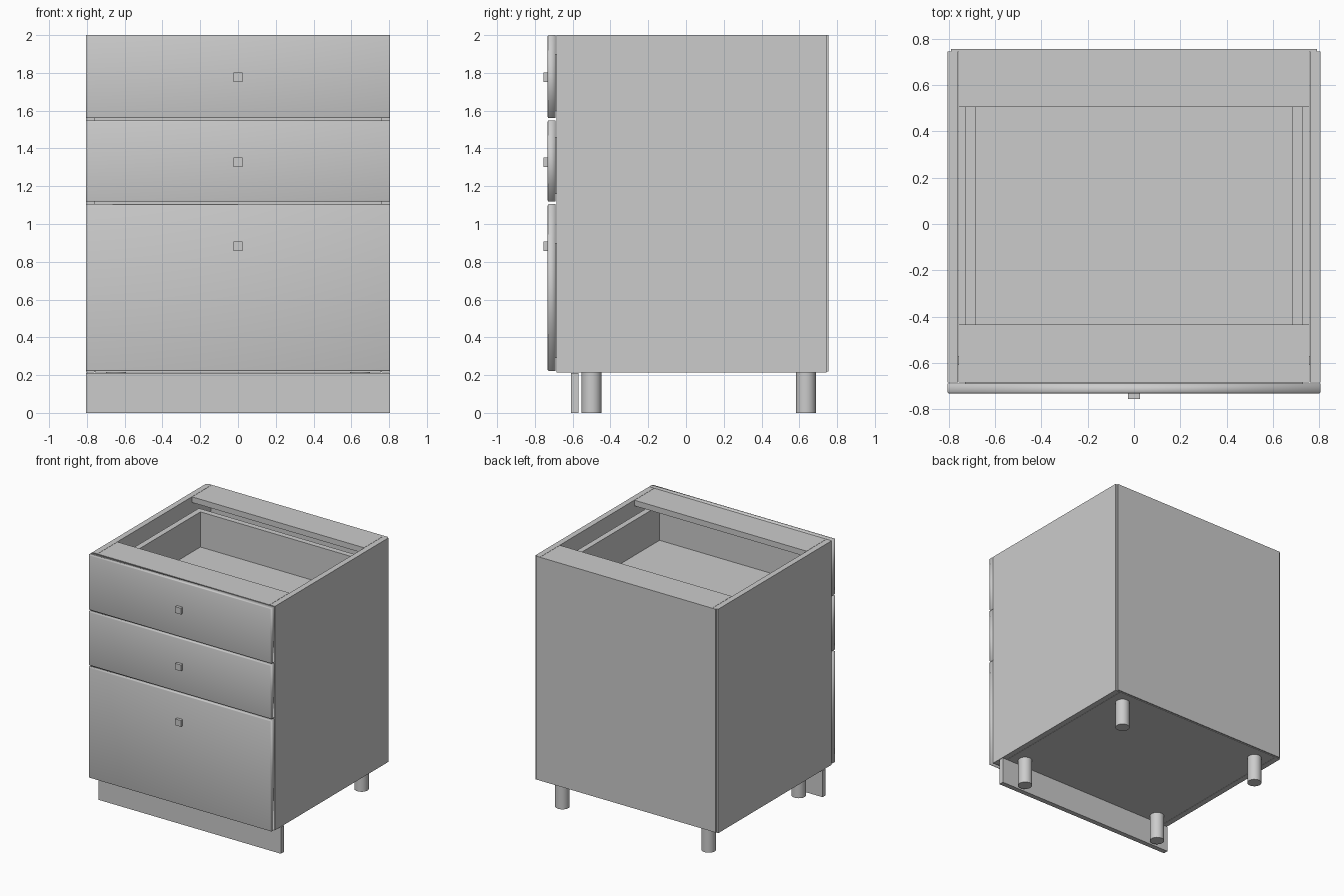
import bpy
import bmesh
from mathutils import Vector

cube = bpy.data.objects.get("Cube")
if cube:
    bpy.data.objects.remove(cube, do_unlink=True)

grey = bpy.data.materials.new("light grey")
grey.use_nodes = True
colour = (0.6, 0.6, 0.6, 1)
grey.diffuse_color = colour
for node in grey.node_tree.nodes:
    if node.type == 'BSDF_PRINCIPLED':
        node.inputs["Base Color"].default_value = colour


def finish(name, bm):
    mesh = bpy.data.meshes.new(name)
    bm.to_mesh(mesh)
    bm.free()
    mesh.materials.append(grey)
    obj = bpy.data.objects.new(name, mesh)
    bpy.context.collection.objects.link(obj)
    return obj


def box(name, x, y, z):
    """Box between the (low, high) limits on each axis."""
    bm = bmesh.new()
    bmesh.ops.create_cube(bm, size=1)
    low, high = Vector((x[0], y[0], z[0])), Vector((x[1], y[1], z[1]))
    for v in bm.verts:
        v.co = (low + high) / 2 + v.co * (high - low)
    return finish(name, bm)


W, T = 0.805, 0.045          # half width, board thickness
IN = W - T                   # inner half width
FRONT, BACK = -0.685, 0.745  # carcass depth
BASE, TOP = 0.215, 2.0

# Carcass
for side, s in (("left", 1), ("right", -1)):
    box(side + "_side_panel", sorted((s * IN, s * W)), (FRONT, BACK), (BASE, TOP))
inner = (-IN + 0.002, IN - 0.002)
box("bottom_panel", inner, (FRONT, BACK), (BASE, BASE + T))
box("front_top_rail", inner, (FRONT, -0.435), (TOP - T, TOP))
box("back_top_rail", inner, (0.505, BACK), (TOP - T, TOP))
box("back_panel", (-0.79, 0.79), (BACK, 0.755), (BASE + 0.005, TOP))


def drawer(name, front_z, box_z):
    # Drawer front with softened edges and smooth shading
    front = box(name + "_front", (-W, W), (-0.732, -0.69), front_z)
    bm = bmesh.new()
    bm.from_mesh(front.data)
    edges = [e for e in bm.edges if all(v.co.y < -0.7 for v in e.verts)]
    bmesh.ops.bevel(bm, geom=edges, offset=0.006, segments=2, profile=0.5, affect='EDGES')
    for f in bm.faces:
        f.smooth = True
    bm.to_mesh(front.data)
    bm.free()
    # Square knob
    knob_z = front_z[1] - 0.222
    box(name + "_knob", (-0.025, 0.025), (-0.755, -0.73), (knob_z - 0.025, knob_z + 0.025))
    # Open drawer box
    y0, y1 = -0.69, 0.55
    out, ins = 0.73, 0.685
    for side, s in (("left", 1), ("right", -1)):
        box(f"{name}_{side}_wall", sorted((s * ins, s * out)), (y0, y1), box_z)
    box(name + "_back_wall", (-ins, ins), (y1 - T, y1), box_z)
    box(name + "_front_wall", (-ins, ins), (y0, y0 + T), box_z)
    box(name + "_floor", (-ins, ins), (y0 + T, y1 - T), (box_z[0], box_z[0] + 0.02))


drawer("top_drawer", (1.56, 2.0), (1.6, 1.9))
drawer("middle_drawer", (1.118, 1.548), (1.16, 1.46))
drawer("bottom_drawer", (0.222, 1.105), (0.29, 0.9))

# Plinth board
box("plinth", (-W, W), (-0.61, -0.57), (0, 0.21))

# Round legs
for end, y in (("front", -0.5), ("back", 0.635)):
    for side, x in (("left", 0.645), ("right", -0.645)):
        bm = bmesh.new()
        bmesh.ops.create_cone(bm, cap_ends=True, segments=24, radius1=0.053,
                              radius2=0.053, depth=BASE)
        bmesh.ops.translate(bm, verts=bm.verts, vec=(x, y, BASE / 2))
        for f in bm.faces:
            f.smooth = len(f.verts) == 4
        for e in bm.edges:
            e.smooth = all(len(f.verts) == 4 for f in e.link_faces)
        finish(f"{end}_{side}_leg", bm)
